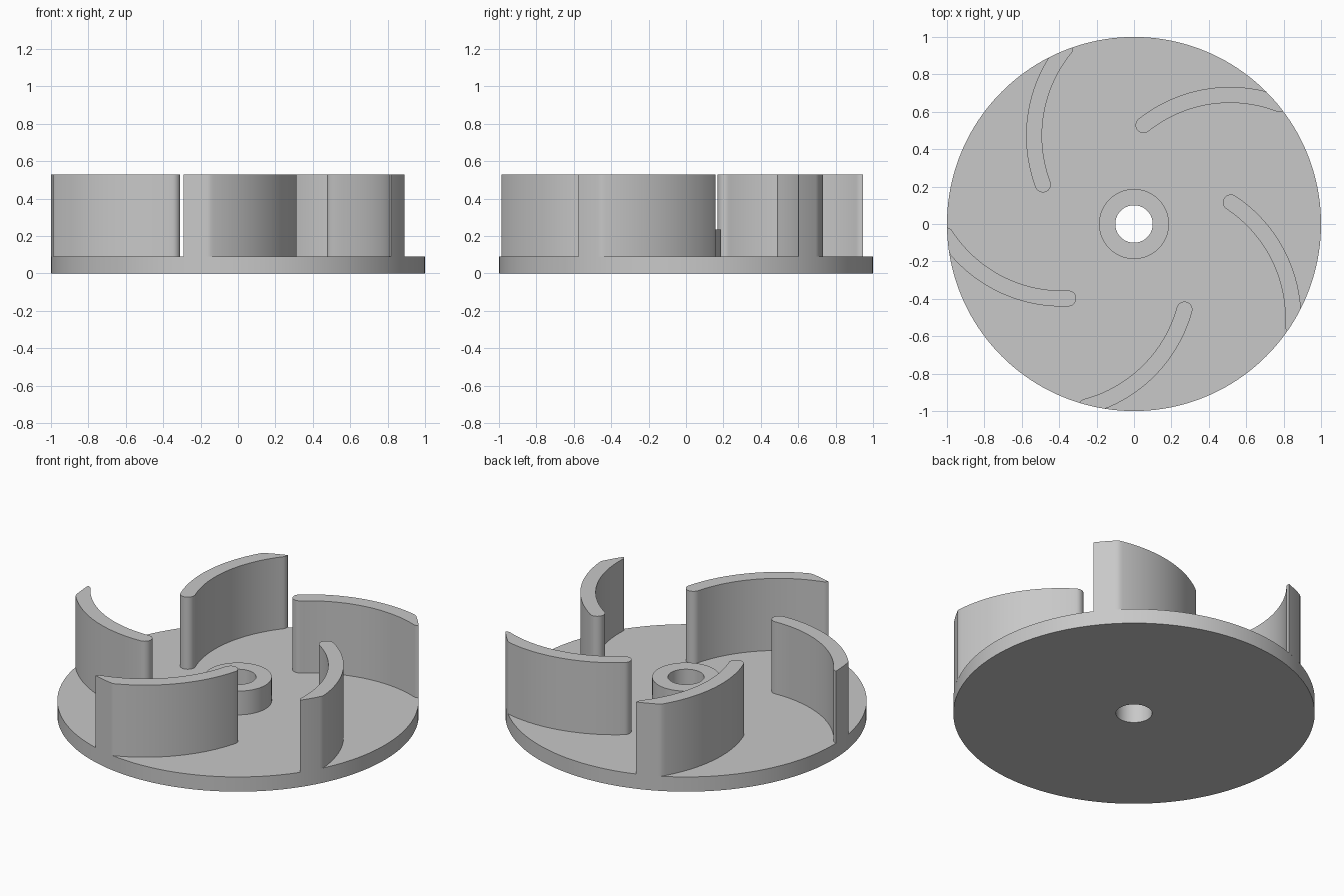
import bpy, bmesh
from math import sin, cos, pi, radians, hypot
from mathutils import Matrix, Vector

if "Cube" in bpy.data.objects:
    bpy.data.objects.remove(bpy.data.objects["Cube"])

DISC_TOP, HUB_TOP, BLADE_TOP = 0.09, 0.235, 0.53
RIM, HUB, BORE = 1.0, 0.187, 0.1
BLADES = 5

GREY = (0.58, 0.58, 0.58, 1)
grey = bpy.data.materials.new("grey plastic")
grey.use_nodes = True
grey.diffuse_color = GREY
grey.node_tree.nodes["Principled BSDF"].inputs["Base Color"].default_value = GREY


def finish(bm, name):
    """Turn a bmesh into a smooth-shaded object with sharp corners."""
    bmesh.ops.recalc_face_normals(bm, faces=bm.faces)
    mesh = bpy.data.meshes.new(name)
    bm.to_mesh(mesh)
    bm.free()
    mesh.materials.append(grey)
    obj = bpy.data.objects.new(name, mesh)
    bpy.context.collection.objects.link(obj)
    bpy.ops.object.select_all(action="DESELECT")
    obj.select_set(True)
    bpy.context.view_layer.objects.active = obj
    bpy.ops.object.shade_smooth_by_angle(angle=radians(30))
    return obj


# Base disc with raised hub and through bore, turned from one profile
profile = [(BORE, 0), (RIM, 0), (RIM, DISC_TOP), (HUB, DISC_TOP),
           (HUB, HUB_TOP), (BORE, HUB_TOP)]
bm = bmesh.new()
ring = [bm.verts.new((r, 0, z)) for r, z in profile]
edges = [bm.edges.new((ring[i - 1], ring[i])) for i in range(len(ring))]
bmesh.ops.spin(bm, geom=ring + edges, cent=(0, 0, 0), axis=(0, 0, 1),
               angle=2 * pi, steps=160, use_merge=True)
bmesh.ops.remove_doubles(bm, verts=bm.verts, dist=0.0001)
finish(bm, "base_disc_and_hub")


# Curved blade outline: concentric arcs with round ends, trimmed to the rim
ARC_CENTRE, ARC_R, HALF = Vector((0.513, -0.053)), 0.743, 0.0425
START, END = radians(128.5), radians(69)


def arc(centre, radius, a, b, steps):
    return [centre + radius * Vector((cos(t), sin(t)))
            for t in (a + (b - a) * i / steps for i in range(steps + 1))]


def on_arc(angle):
    return ARC_CENTRE + ARC_R * Vector((cos(angle), sin(angle)))


outline = arc(ARC_CENTRE, ARC_R + HALF, START, END, 48)
outline += arc(on_arc(END), HALF, END, END - pi, 24)[1:-1]
outline += arc(ARC_CENTRE, ARC_R - HALF, END, START, 48)
outline += arc(on_arc(START), HALF, START + pi, START, 16)[1:-1]
outline = [p * min(1, RIM / hypot(p.x, p.y)) for p in outline]

# Blades spaced evenly round the disc
for n in range(BLADES):
    bm = bmesh.new()
    base = bm.faces.new([bm.verts.new((p.x, p.y, DISC_TOP)) for p in outline])
    top = bmesh.ops.extrude_face_region(bm, geom=[base], use_keep_orig=True)
    bmesh.ops.translate(bm, vec=(0, 0, BLADE_TOP - DISC_TOP),
                        verts=[v for v in top["geom"] if isinstance(v, bmesh.types.BMVert)])
    bmesh.ops.rotate(bm, verts=bm.verts, cent=(0, 0, 0),
                     matrix=Matrix.Rotation(2 * pi * n / BLADES, 3, "Z"))
    finish(bm, f"blade_{n + 1}")
